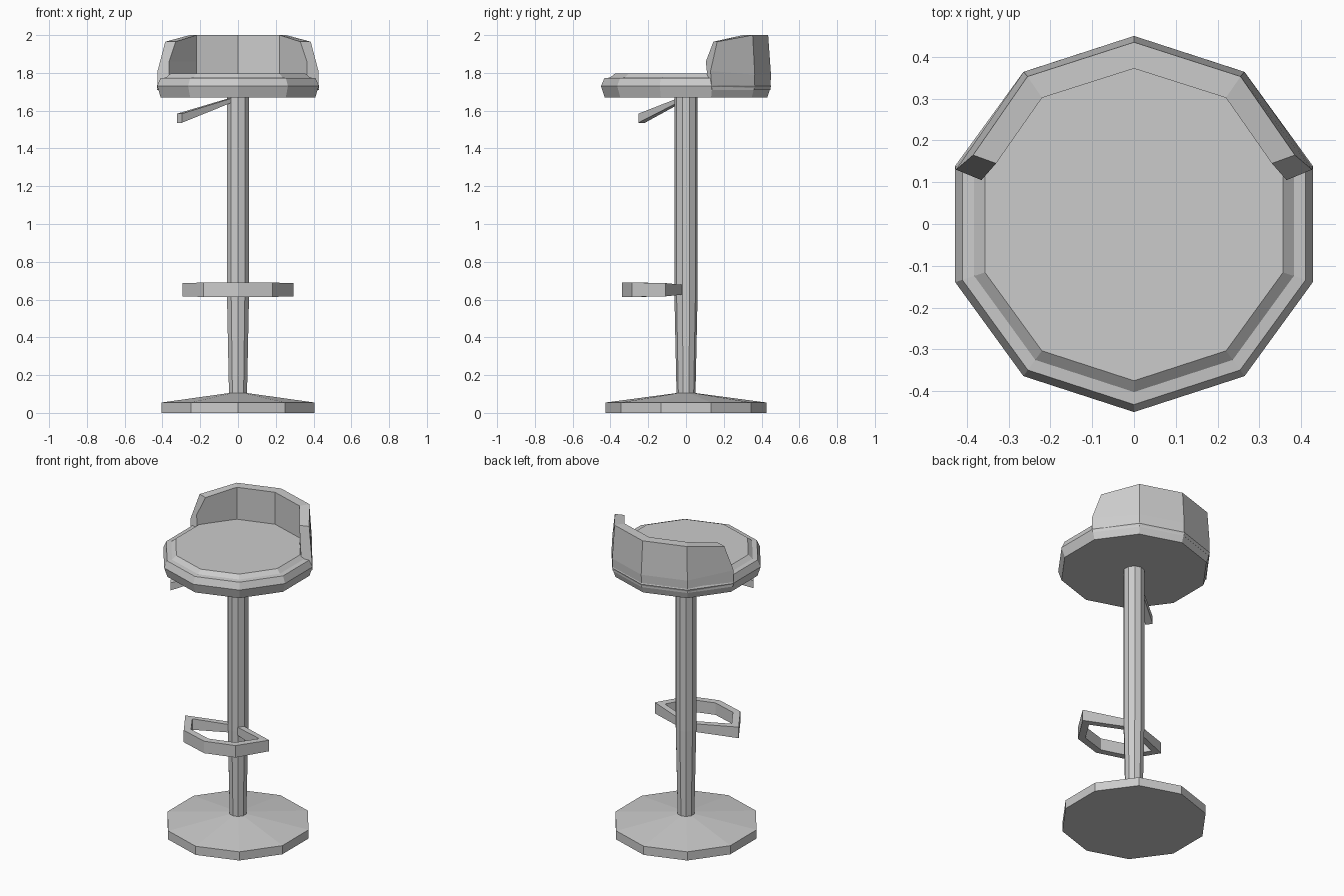
import bpy, bmesh, math
from mathutils import Vector

if "Cube" in bpy.data.objects:
    bpy.data.objects.remove(bpy.data.objects["Cube"])


def loft(name, rings):
    """Skin closed rings of equal length and cap both ends."""
    bm = bmesh.new()
    rows = [[bm.verts.new(p) for p in ring] for ring in rings]
    n = len(rows[0])
    for a, b in zip(rows, rows[1:]):
        for i in range(n):
            j = (i + 1) % n
            bm.faces.new((a[i], a[j], b[j], b[i]))
    bm.faces.new(rows[0])
    bm.faces.new(rows[-1])
    bmesh.ops.recalc_face_normals(bm, faces=bm.faces[:])
    mesh = bpy.data.meshes.new(name)
    bm.to_mesh(mesh)
    bm.free()
    obj = bpy.data.objects.new(name, mesh)
    bpy.context.collection.objects.link(obj)
    return obj


def turned(name, profile, sides=10):
    """Ten-sided turned part from (radius, height) pairs."""
    angles = [math.pi / 2 + 2 * math.pi * i / sides for i in range(sides)]
    return loft(name, [[(r * math.cos(a), r * math.sin(a), z) for a in angles]
                       for r, z in profile])


def mirrored(sections):
    """Continue a half run of sections (ending on the centre) across x = 0."""
    return sections + [[(-x, y, z) for x, y, z in s] for s in sections[-2::-1]]


# Base, column and cushioned seat
turned("base", [(0.425, 0), (0.425, 0.055), (0.05, 0.105)])
turned("column", [(0.05, 0.09), (0.062, 0.65), (0.062, 1.68)])
turned("seat", [(0.43, 1.67), (0.45, 1.73), (0.432, 1.772),
                (0.402, 1.775), (0.375, 1.797)])

# Wraparound backrest: end, corner and centre sections
end = [(0.428, 0.137, 1.71), (0.426, 0.13, 1.81), (0.385, 0.165, 1.965),
       (0.33, 0.145, 1.965), (0.365, 0.105, 1.86), (0.365, 0.115, 1.76)]
corner = [(0.262, 0.361, 1.71), (0.264, 0.364, 1.79), (0.255, 0.353, 2.0),
          (0.22, 0.302, 2.0), (0.22, 0.302, 1.86), (0.22, 0.302, 1.76)]
centre = [(0, 0.446, 1.71), (0, 0.45, 1.79), (0, 0.435, 2.0),
          (0, 0.372, 2.0), (0, 0.372, 1.86), (0, 0.372, 1.76)]
loft("backrest", mirrored([end, corner, centre]))

# Footrest loop: (outer xy, inner xy, half height)
bar = [((0.03, -0.01), (0.03, -0.05), 0.025),
       ((0.295, -0.108), (0.235, -0.123), 0.035),
       ((0.182, -0.285), (0.155, -0.25), 0.038),
       ((0, -0.34), (0, -0.297), 0.038)]
loft("footrest", mirrored([[(*o, 0.652 - h), (*o, 0.652 + h),
                            (*i, 0.652 + h), (*i, 0.652 - h)]
                           for o, i, h in bar]))

# Height lever, widening toward its tip
side = Vector((0.6, -0.8, 0))
rings = []
for p, w, h in (((-0.01, -0.01, 1.665), 0.012, 0.01),
                ((-0.31, -0.235, 1.56), 0.022, 0.024)):
    p, up = Vector(p), Vector((0, 0, h))
    rings.append([p - side * w - up, p + side * w - up,
                  p + side * w + up, p - side * w + up])
loft("lever", rings)
